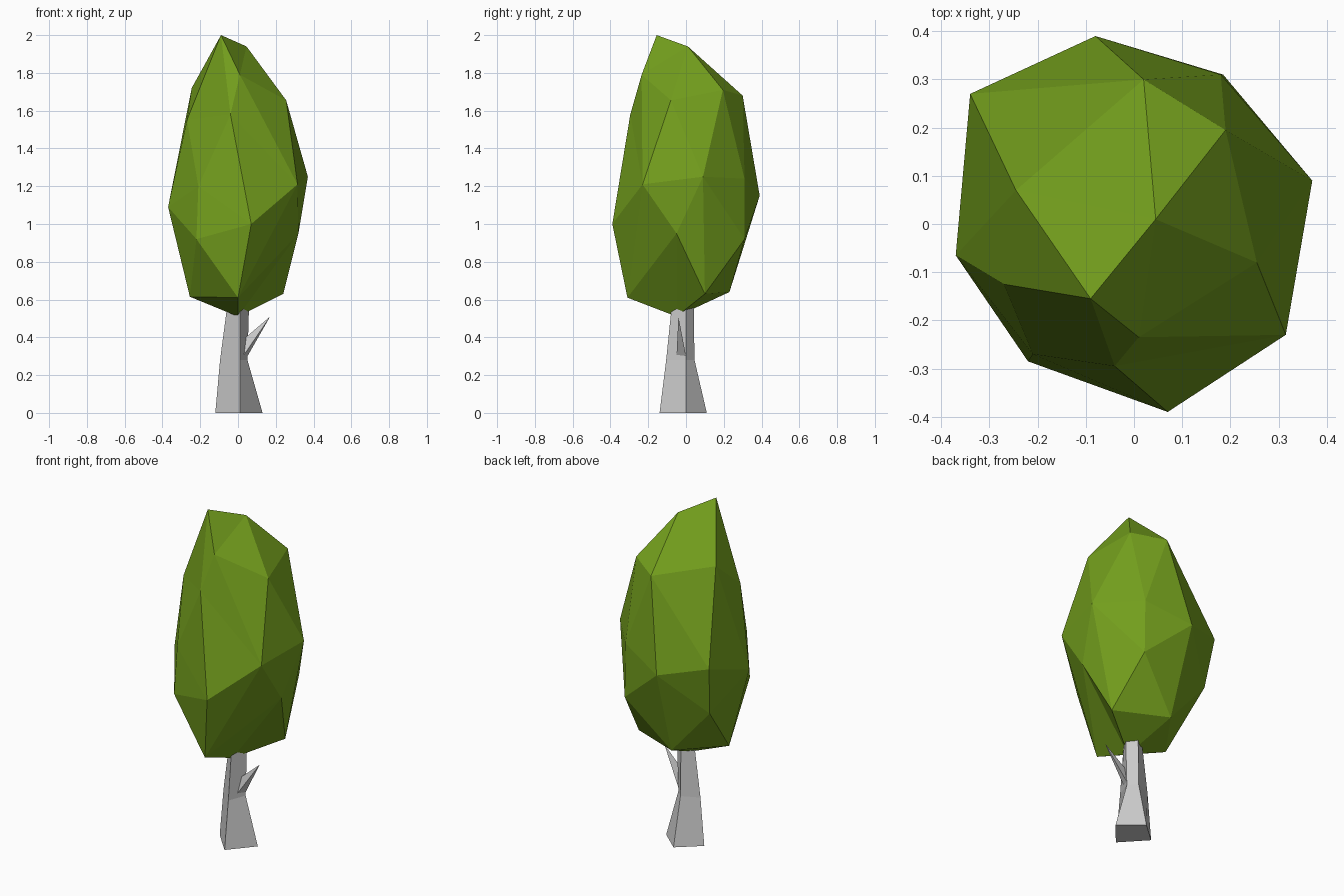
import bpy, bmesh
from mathutils import Vector

if "Cube" in bpy.data.objects:
    bpy.data.objects.remove(bpy.data.objects["Cube"])


def add_object(name, bm, material=None):
    bmesh.ops.recalc_face_normals(bm, faces=bm.faces)
    mesh = bpy.data.meshes.new(name)
    bm.to_mesh(mesh)
    bm.free()
    obj = bpy.data.objects.new(name, mesh)
    bpy.context.collection.objects.link(obj)
    if material:
        mesh.materials.append(material)
    return obj


green = bpy.data.materials.new("leaf_green")
green.diffuse_color = (0.17, 0.34, 0.012, 1)
green.use_nodes = True
green.node_tree.nodes["Principled BSDF"].inputs["Base Color"].default_value = green.diffuse_color

# Crown: faceted points, connected by wrapping them around an ellipsoid
tips = [(-.09, -.155, 2.0), (.045, .01, 1.94)]
shoulder = [(.01, -.235, 1.79), (.255, -.08, 1.655), (.19, .195, 1.71),
            (.02, .30, 1.68), (-.245, .07, 1.72), (-.27, -.125, 1.55),
            (-.04, -.295, 1.58)]
waist = [(-.37, -.065, 1.09), (-.21, -.27, 1.20), (.315, -.23, 1.21),
         (.37, .09, 1.25), (.18, .31, 1.24), (-.08, .39, 1.15),
         (-.34, .27, 1.21)]
belly = [(-.22, -.285, .92), (.07, -.39, 1.0), (.32, -.05, .95),
         (.185, .31, .92), (-.31, .22, .92)]
bottom = [(-.255, -.04, .615), (0, -.31, .61), (.24, .10, .63),
          (-.065, .23, .64), (0, -.05, .51)]
points = [Vector(p) for p in tips + shoulder + waist + belly + bottom]
centre = Vector((0, 0, 1.22))
bm = bmesh.new()
target = {}
for p in points:
    d = p - centre
    v = bm.verts.new(Vector((d.x / .38, d.y / .38, d.z / .75)).normalized())
    target[v] = p
bmesh.ops.convex_hull(bm, input=bm.verts[:])
for v in bm.verts:
    v.co = target[v]
add_object("crown", bm, green)

# Trunk: four-sided tapering stem; each ring is left, front, right, back
rings = [(0, -.12, -.14, .13, .11), (.28, -.095, -.105, .05, .045),
         (.62, -.05, -.07, .06, .04)]
bm = bmesh.new()
loops = []
for z, left, front, right, back in rings:
    corners = [(left, 0, z), (.01, front, z), (right, 0, z), (.005, back, z)]
    loops.append([bm.verts.new(c) for c in corners])
for low, high in zip(loops, loops[1:]):
    for i in range(4):
        j = (i + 1) % 4
        bm.faces.new((low[i], low[j], high[j], high[i]))
bm.faces.new(loops[0])
bm.faces.new(loops[-1])
add_object("trunk", bm)

# Branch stub: pointed three-sided spike
bm = bmesh.new()
for c in [(.03, -.05, .305), (.05, .0, .30), (.03, -.025, .39),
          (.17, -.04, .51)]:
    bm.verts.new(c)
bmesh.ops.convex_hull(bm, input=bm.verts[:])
add_object("branch", bm)
